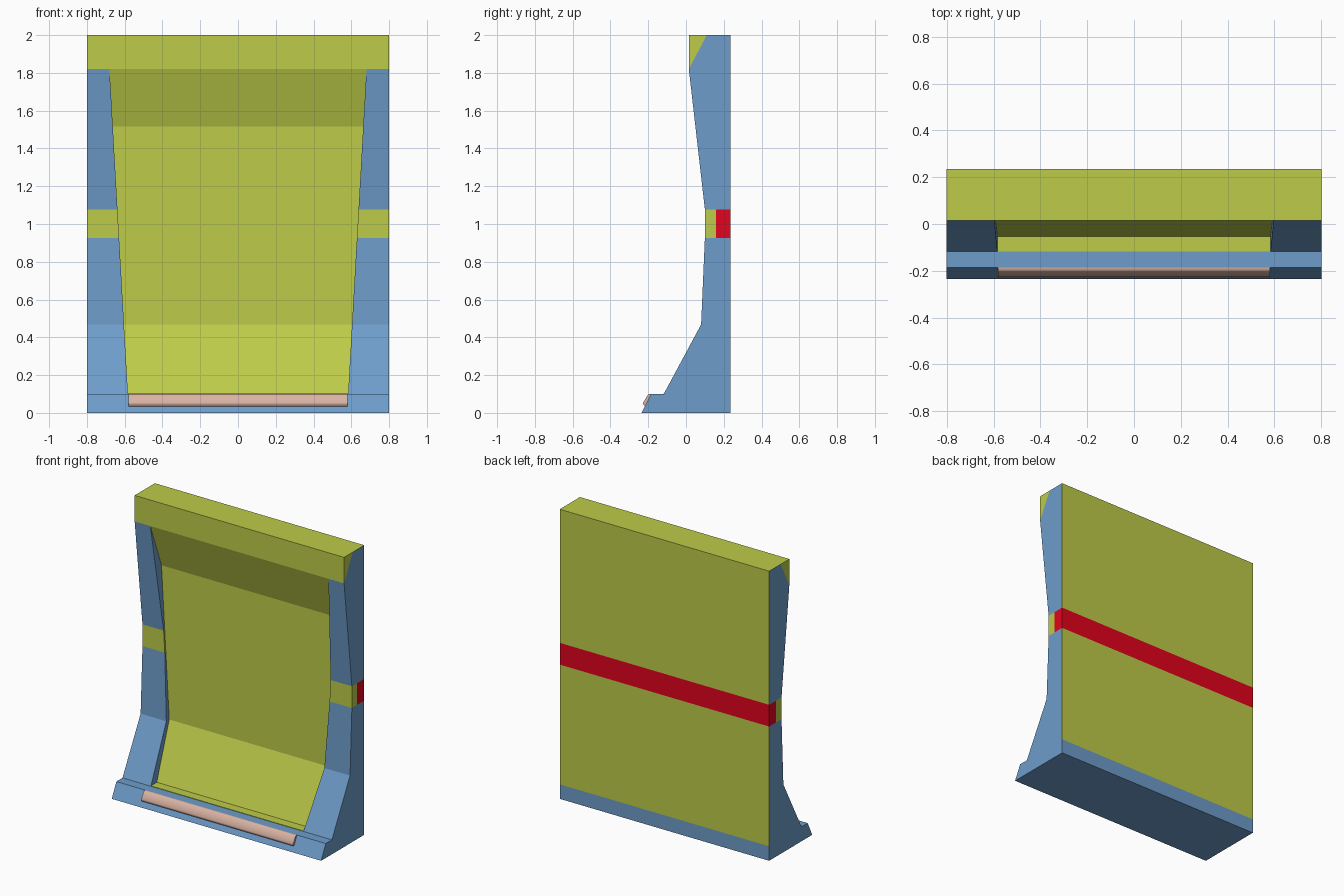
import bpy, bmesh, math

cube = bpy.data.objects.get("Cube")
if cube:
    bpy.data.objects.remove(cube)


def material(name, color):
    m = bpy.data.materials.new(name)
    m.use_nodes = True
    m.diffuse_color = (*color, 1)
    m.node_tree.nodes["Principled BSDF"].inputs["Base Color"].default_value = (*color, 1)
    return m


olive = material("olive yellow", (0.51, 0.60, 0.066))
blue = material("steel blue", (0.155, 0.335, 0.59))
red = material("red", (0.76, 0.001, 0.013))
tan = material("tan", (0.70, 0.45, 0.365))

HALF, BACK = 0.8, 0.235
BAND_LOW, BAND_HIGH = 0.927, 1.077
BAR_FRONT = 0.158
LEDGE = 0.1


def opening(z):
    """Half width of the tapering recess at height z."""
    return 0.583 + (z - LEDGE) * 0.0565


def left_edge(z):
    return HALF


def right_edge(z):
    return -HALF


def slab(name, profile, x0, x1, mats, rule=None):
    """Side profile of (y, z) points spanned between two x functions of z."""
    bm = bmesh.new()
    a = [bm.verts.new((x0(z), y, z)) for y, z in profile]
    b = [bm.verts.new((x1(z), y, z)) for y, z in profile]
    bm.faces.new(a)
    bm.faces.new(b[::-1])
    for i in range(len(a)):
        j = (i + 1) % len(a)
        bm.faces.new((a[i], b[i], b[j], a[j]))
    bmesh.ops.recalc_face_normals(bm, faces=bm.faces)
    if rule:
        for f in bm.faces:
            f.material_index = rule(f.normal)
    me = bpy.data.meshes.new(name)
    bm.to_mesh(me)
    bm.free()
    for m in mats:
        me.materials.append(m)
    ob = bpy.data.objects.new(name, me)
    bpy.context.collection.objects.link(ob)
    return ob


def rear_or_top(n):
    return 1 if max(n.y, n.z) > 0.9 else 0


# Base plinth with sloped toe
slab("base", [(-0.235, 0), (-0.185, LEDGE), (BACK, LEDGE), (BACK, 0)],
     right_edge, left_edge, [blue])

# Recessed panel, notched behind for the red bar
panel = [(-0.055, LEDGE), (0.112, 0.468), (0.112, 1.517), (0.015, 1.82), (0.11, 2),
         (BACK, 2), (BACK, BAND_HIGH), (BAR_FRONT, BAND_HIGH),
         (BAR_FRONT, BAND_LOW), (BACK, BAND_LOW), (BACK, LEDGE)]
slab("recessed_panel", panel, lambda z: -opening(z), opening, [olive])

# Side wings: lower, band and upper sections
lower = [(-0.118, LEDGE), (0.08, 0.468), (0.10, BAND_LOW), (BACK, BAND_LOW), (BACK, LEDGE)]
band = [(0.10, BAND_LOW), (0.10, BAND_HIGH), (BAR_FRONT, BAND_HIGH), (BAR_FRONT, BAND_LOW)]
upper = [(0.10, BAND_HIGH), (0.015, 1.82), (0.11, 2), (BACK, 2), (BACK, BAND_HIGH)]
for side, s in (("left", 1), ("right", -1)):
    inner = lambda z, s=s: s * opening(z)
    outer = lambda z, s=s: s * HALF
    slab(side + "_lower_wing", lower, inner, outer, [blue, olive], rear_or_top)
    slab(side + "_wing_band", band, inner, outer, [olive])
    slab(side + "_upper_wing", upper, inner, outer, [blue, olive], rear_or_top)

# Red bar across the back
slab("back_bar", [(BAR_FRONT, BAND_LOW), (BAR_FRONT, BAND_HIGH),
                  (BACK, BAND_HIGH), (BACK, BAND_LOW)],
     right_edge, left_edge, [red])

# Header wedge across the top
slab("header", [(0.015, 1.82), (0.015, 2), (0.11, 2)], right_edge, left_edge, [olive])

# Thin floor plate of the recess
slab("recess_floor", [(-0.118, LEDGE), (-0.118, LEDGE + 0.003),
                      (-0.05, LEDGE + 0.003), (-0.05, LEDGE)],
     lambda z: -opening(z), opening, [olive])

# Low rounded strip lying on the sloped toe
strip = slab("toe_strip", [(-0.2175, 0.035), (-0.226, 0.045), (-0.227, 0.054),
                           (-0.203, 0.094), (-0.195, 0.1), (-0.185, 0.1)],
             lambda z: -0.58, lambda z: 0.58, [tan])
bpy.context.view_layer.objects.active = strip
strip.select_set(True)
bpy.ops.object.shade_smooth_by_angle(angle=math.radians(50))
strip.select_set(False)
